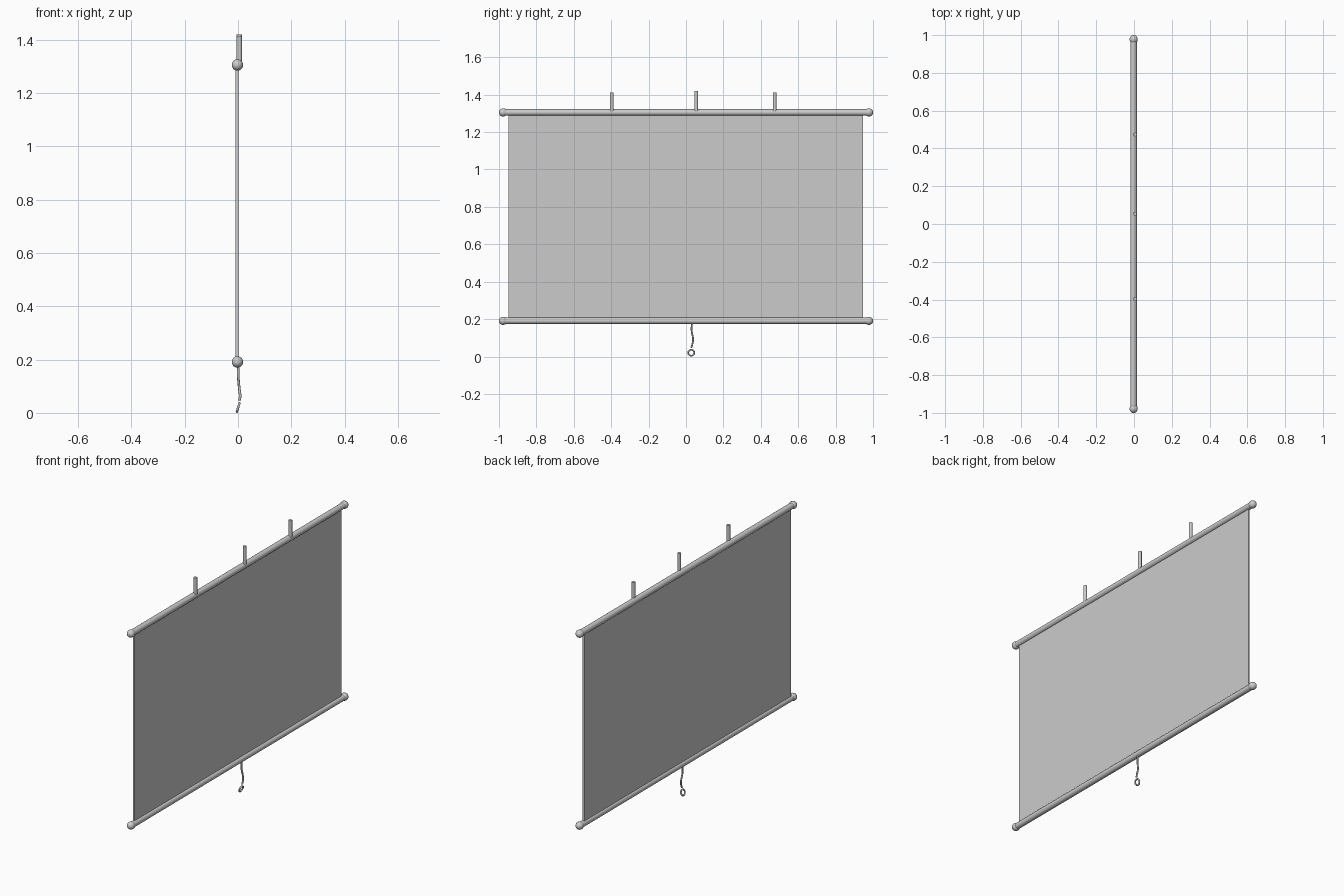
import bpy, bmesh, math
from mathutils import Vector

if "Cube" in bpy.data.objects:
    bpy.data.objects.remove(bpy.data.objects["Cube"])


def finish(name, bm, smooth=True):
    bmesh.ops.recalc_face_normals(bm, faces=bm.faces)
    me = bpy.data.meshes.new(name)
    bm.to_mesh(me)
    bm.free()
    ob = bpy.data.objects.new(name, me)
    bpy.context.collection.objects.link(ob)
    if smooth:
        bpy.ops.object.select_all(action='DESELECT')
        ob.select_set(True)
        bpy.context.view_layer.objects.active = ob
        bpy.ops.object.shade_smooth_by_angle(angle=math.radians(40))
    return ob


def lathe(name, profile, loc, axis='Y', sides=24):
    """Revolve (radius, distance) pairs around an axis and cap both ends."""
    bm = bmesh.new()
    rings = []
    for r, d in profile:
        ring = []
        for i in range(sides):
            a = math.tau * i / sides
            u, v = r * math.cos(a), r * math.sin(a)
            co = (u, d, v) if axis == 'Y' else (u, v, d)
            ring.append(bm.verts.new(Vector(co) + Vector(loc)))
        rings.append(ring)
    for a, b in zip(rings, rings[1:]):
        for i in range(sides):
            j = (i + 1) % sides
            bm.faces.new((a[i], a[j], b[j], b[i]))
    bm.faces.new(rings[0])
    bm.faces.new(rings[-1])
    return finish(name, bm)


def tube(name, points, radius):
    """Round cord through a few points."""
    cu = bpy.data.curves.new(name, 'CURVE')
    cu.dimensions = '3D'
    cu.bevel_depth = radius
    cu.bevel_resolution = 3
    cu.resolution_u = 8
    cu.use_fill_caps = True
    sp = cu.splines.new('BEZIER')
    sp.bezier_points.add(len(points) - 1)
    for bp, co in zip(sp.bezier_points, points):
        bp.co = co
        bp.handle_left_type = bp.handle_right_type = 'AUTO'
    ob = bpy.data.objects.new(name, cu)
    bpy.context.collection.objects.link(ob)
    return ob


# Upper and lower rollers with rounded end knobs
knob = [(0.015, 0.962), (0.019, 0.966), (0.0215, 0.974), (0.0215, 0.983),
        (0.018, 0.991), (0.012, 0.997), (0.007, 1.0)]
for label, z in (("upper", 1.305), ("lower", 0.191)):
    lathe(label + "_roller", [(0.0172, -0.97), (0.0172, 0.97)], (-0.002, 0, z))
    for side, s in (("left", -1), ("right", 1)):
        lathe(f"{label}_{side}_end_knob", [(r, s * d) for r, d in knob],
              (-0.002, 0, z))

# Projection sheet
bm = bmesh.new()
bmesh.ops.create_cube(bm, size=1)
for v in bm.verts:
    v.co = (v.co.x * 0.010 - 0.004, v.co.y * 1.896 - 0.002, v.co.z * 1.11 + 0.748)
finish("screen_sheet", bm, smooth=False)

# Hanging rods
for i, (y, top) in enumerate(((-0.397, 1.411), (0.055, 1.42), (0.474, 1.411))):
    lathe(f"hanging_rod_{i + 1}", [(0.0098, 1.31), (0.0098, top)],
          (0.005, y, 0), axis='Z', sides=20)

# Pull cord
tube("pull_cord", [(0.002, 0.032, 0.18), (0.001, 0.030, 0.14),
                   (0.005, 0.038, 0.09), (0.008, 0.033, 0.063),
                   (0.006, 0.028, 0.047)], 0.0048)

# Pull ring, tipped with the cord
bpy.ops.mesh.primitive_torus_add(major_radius=0.0165, minor_radius=0.0045,
                                 major_segments=32, minor_segments=10,
                                 location=(0.0005, 0.028, 0.0268),
                                 rotation=(0, math.radians(90 + 17), 0))
ring = bpy.context.object
ring.name = "pull_ring"
bpy.ops.object.shade_smooth_by_angle(angle=math.radians(60))
bpy.context.view_layer.update()
low = min((ring.matrix_world @ v.co).z for v in ring.data.vertices)
ring.location.z -= low
